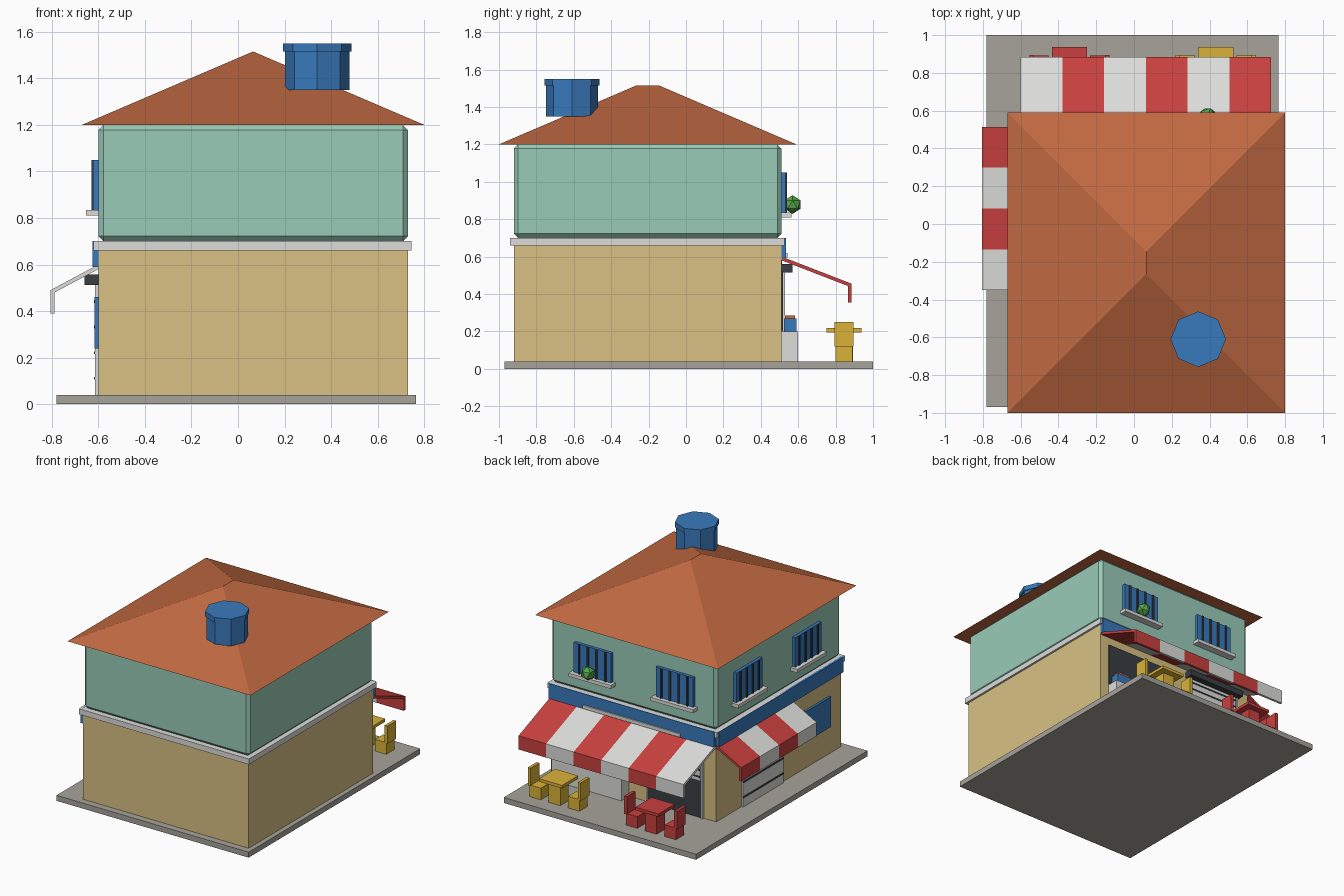
import bpy, bmesh, math
from mathutils import Vector

if "Cube" in bpy.data.objects:
    bpy.data.objects.remove(bpy.data.objects["Cube"])


def mat(name, r, g, b):
    lin = [(c / 255 / 12.92) if c < 10 else ((c / 255 + 0.055) / 1.055) ** 2.4 for c in (r, g, b)]
    m = bpy.data.materials.new(name)
    m.diffuse_color = (*lin, 1)
    m.use_nodes = True
    m.node_tree.nodes["Principled BSDF"].inputs["Base Color"].default_value = m.diffuse_color
    return m


BEIGE = mat("beige_plaster", 216, 193, 131)
TEAL = mat("teal_plaster", 154, 203, 185)
TILE = mat("terracotta", 193, 105, 65)
BLUE = mat("blue", 57, 122, 188)
RED = mat("red", 200, 64, 62)
WHITE = mat("light_grey", 220, 220, 218)
YELLOW = mat("yellow", 218, 178, 56)
GREEN = mat("leaf_green", 86, 168, 72)
DARK = mat("charcoal", 58, 62, 68)
STONE = mat("pavement_grey", 166, 163, 154)


def finish(name, bm, *mats):
    bmesh.ops.recalc_face_normals(bm, faces=bm.faces[:])
    me = bpy.data.meshes.new(name)
    bm.to_mesh(me)
    bm.free()
    for m in mats:
        me.materials.append(m)
    ob = bpy.data.objects.new(name, me)
    bpy.context.collection.objects.link(ob)
    return ob


def box(name, m, x, y, z, bevel=0):
    """Box from (min, max) ranges on each axis."""
    x, y = sorted(x), sorted(y)
    bm = bmesh.new()
    bmesh.ops.create_cube(bm, size=1)
    for v in bm.verts:
        v.co = Vector([(r[0] + r[1]) / 2 + c * (r[1] - r[0]) for r, c in zip((x, y, z), v.co)])
    if bevel:
        bmesh.ops.bevel(bm, geom=bm.edges[:], offset=bevel, segments=1, affect='EDGES')
    return finish(name, bm, m)


def cylinder(name, m, x, y, z, r, sides=8):
    bm = bmesh.new()
    bmesh.ops.create_cone(bm, cap_ends=True, segments=sides, radius1=r, radius2=r, depth=z[1] - z[0])
    bmesh.ops.translate(bm, verts=bm.verts[:], vec=(x, y, (z[0] + z[1]) / 2))
    return finish(name, bm, m)


# Walls meet the street on the back (y = BACK) and the left (x = LEFT)
LEFT, RIGHT, FRONT, BACK = -0.60, 0.73, -0.92, 0.51


def wall_box(name, m, side, a, out, z):
    """Box fixed to a street wall: a = range along the wall, out = range outwards."""
    if side == "back":
        return box(name, m, a, (BACK + out[0], BACK + out[1]), z)
    return box(name, m, (LEFT - out[0], LEFT - out[1]), a, z)


# Main masses
box("pavement", STONE, (-0.78, 0.765), (-0.97, 1.0), (0, 0.04))
box("ground_floor", BEIGE, (LEFT, RIGHT), (FRONT, BACK), (0.04, 0.66))
box("floor_ledge", WHITE, (-0.62, 0.745), (-0.94, 0.527), (0.66, 0.70))
box("upper_floor", TEAL, (LEFT, RIGHT), (FRONT, BACK), (0.70, 1.20), 0.022)

# Hipped roof
bm = bmesh.new()
eave = [bm.verts.new(p) for p in ((-0.67, -1, 1.2), (0.80, -1, 1.2), (0.80, 0.59, 1.2), (-0.67, 0.59, 1.2))]
r0, r1 = bm.verts.new((0.065, -0.265, 1.515)), bm.verts.new((0.065, -0.145, 1.515))
for f in (eave, (eave[0], eave[1], r0), (eave[1], eave[2], r1, r0), (eave[2], eave[3], r1), (eave[3], eave[0], r0, r1)):
    bm.faces.new(f)
finish("hip_roof", bm, TILE)

# Water tank
cylinder("tank_body", BLUE, 0.34, -0.61, (1.35, 1.515), 0.139)
cylinder("tank_lid", BLUE, 0.34, -0.61, (1.515, 1.55), 0.147)

# Blue fascia boards and the pale strip
wall_box("back_fascia", BLUE, "back", (LEFT, RIGHT), (0, 0.024), (0.59, 0.70))
wall_box("left_fascia", BLUE, "left", (FRONT, BACK), (0, 0.024), (0.59, 0.70))
wall_box("fascia_strip", WHITE, "back", (-0.33, 0.45), (0.02, 0.033), (0.595, 0.62))

# Upper windows with bars and sills
for side, centres in (("back", (-0.28, 0.38)), ("left", (0.16, -0.515))):
    for i, c in enumerate(centres):
        tag = f"{side}_window_{i + 1}"
        wall_box(tag, BLUE, side, (c - 0.15, c + 0.15), (-0.01, 0.022), (0.835, 1.05))
        wall_box(tag + "_sill", WHITE, side, (c - 0.17, c + 0.17), (-0.01, 0.053), (0.81, 0.835))
        for k in range(4):
            b = c - 0.105 + 0.07 * k
            wall_box(f"{tag}_bar_{k + 1}", DARK, side, (b - 0.007, b + 0.007), (0.02, 0.03), (0.835, 1.05))

# Plant on a window sill
bm = bmesh.new()
bmesh.ops.create_icosphere(bm, subdivisions=1, radius=0.05)
bmesh.ops.translate(bm, verts=bm.verts[:], vec=(0.39, 0.57, 0.878))
finish("sill_plant", bm, GREEN)


def awning(name, side, start, step, n, profile, first):
    """Striped awning: one prism per stripe; profile = (outwards, z) points."""
    bm = bmesh.new()
    for i in range(n):
        ends = []
        for a in (start + step * i, start + step * (i + 1)):
            ends.append([bm.verts.new((a, BACK + o, z) if side == "back" else (LEFT - o, a, z)) for o, z in profile])
        k = len(profile)
        faces = [bm.faces.new(ends[0]), bm.faces.new(ends[1])]
        faces += [bm.faces.new((ends[0][j], ends[0][(j + 1) % k], ends[1][(j + 1) % k], ends[1][j])) for j in range(k)]
        for f in faces:
            f.material_index = (i + first) % 2
    finish(name, bm, WHITE, RED)


awning("back_awning", "back", -0.60, 0.221, 6,
       [(0, 0.60), (0.375, 0.455), (0.375, 0.355), (0.357, 0.355), (0.357, 0.442), (0, 0.58)], 0)
awning("left_awning", "left", -0.35, 0.216, 4,
       [(0, 0.60), (0.205, 0.49), (0.205, 0.39), (0.188, 0.39), (0.188, 0.48), (0, 0.58)], 0)

# Back doorway with half-raised shutter
wall_box("doorway", DARK, "back", (-0.49, -0.06), (-0.01, 0.006), (0.04, 0.52))
wall_box("door_shutter", WHITE, "back", (-0.48, -0.07), (0, 0.015), (0.31, 0.52))
for k in range(4):
    z = 0.335 + 0.05 * k
    wall_box(f"door_slat_{k + 1}", DARK, "back", (-0.48, -0.07), (0.01, 0.019), (z, z + 0.01))
for k, a in enumerate((-0.50, -0.06)):
    wall_box(f"door_rail_{k + 1}", WHITE, "back", (a, a + 0.012), (0, 0.018), (0.04, 0.52))
wall_box("door_shutter_housing", DARK, "back", (-0.51, -0.04), (0, 0.06), (0.515, 0.56))

# Left shutter, closed
wall_box("left_shutter", WHITE, "left", (-0.24, 0.22), (0, 0.014), (0.04, 0.52))
for k in range(4):
    z = 0.105 + 0.11 * k
    wall_box(f"left_slat_{k + 1}", DARK, "left", (-0.24, 0.22), (0.01, 0.018), (z, z + 0.012))
wall_box("left_shutter_housing", DARK, "left", (-0.26, 0.24), (0, 0.06), (0.512, 0.557))
wall_box("left_wall_panel", BLUE, "left", (-0.785, -0.495), (0, 0.016), (0.24, 0.46))

# Serving hatch, counter and the box on it
wall_box("serving_hatch", DARK, "back", (0.10, 0.66), (-0.01, 0.008), (0.20, 0.52))
wall_box("counter", WHITE, "back", (0.10, 0.66), (0, 0.09), (0.04, 0.20))
wall_box("counter_box", BLUE, "back", (0.52, 0.64), (0.015, 0.08), (0.20, 0.268))
wall_box("counter_box_top", TILE, "back", (0.53, 0.63), (0.02, 0.072), (0.268, 0.285))

# Two sets of a table and two chairs
for tag, m, cx in (("yellow", YELLOW, 0.433), ("red", RED, -0.342)):
    cy = 0.845
    box(f"{tag}_table_top", m, (cx - 0.093, cx + 0.093), (cy - 0.093, cy + 0.093), (0.195, 0.217))
    box(f"{tag}_table_base", m, (cx - 0.047, cx + 0.047), (cy - 0.047, cy + 0.047), (0.04, 0.195))
    for s, side in ((-1, "left"), (1, "right")):
        box(f"{tag}_{side}_seat", m, (cx + s * 0.11, cx + s * 0.20), (cy - 0.046, cy + 0.046), (0.04, 0.125))
        box(f"{tag}_{side}_backrest", m, (cx + s * 0.19, cx + s * 0.212), (cy - 0.05, cy + 0.05), (0.12, 0.25))
